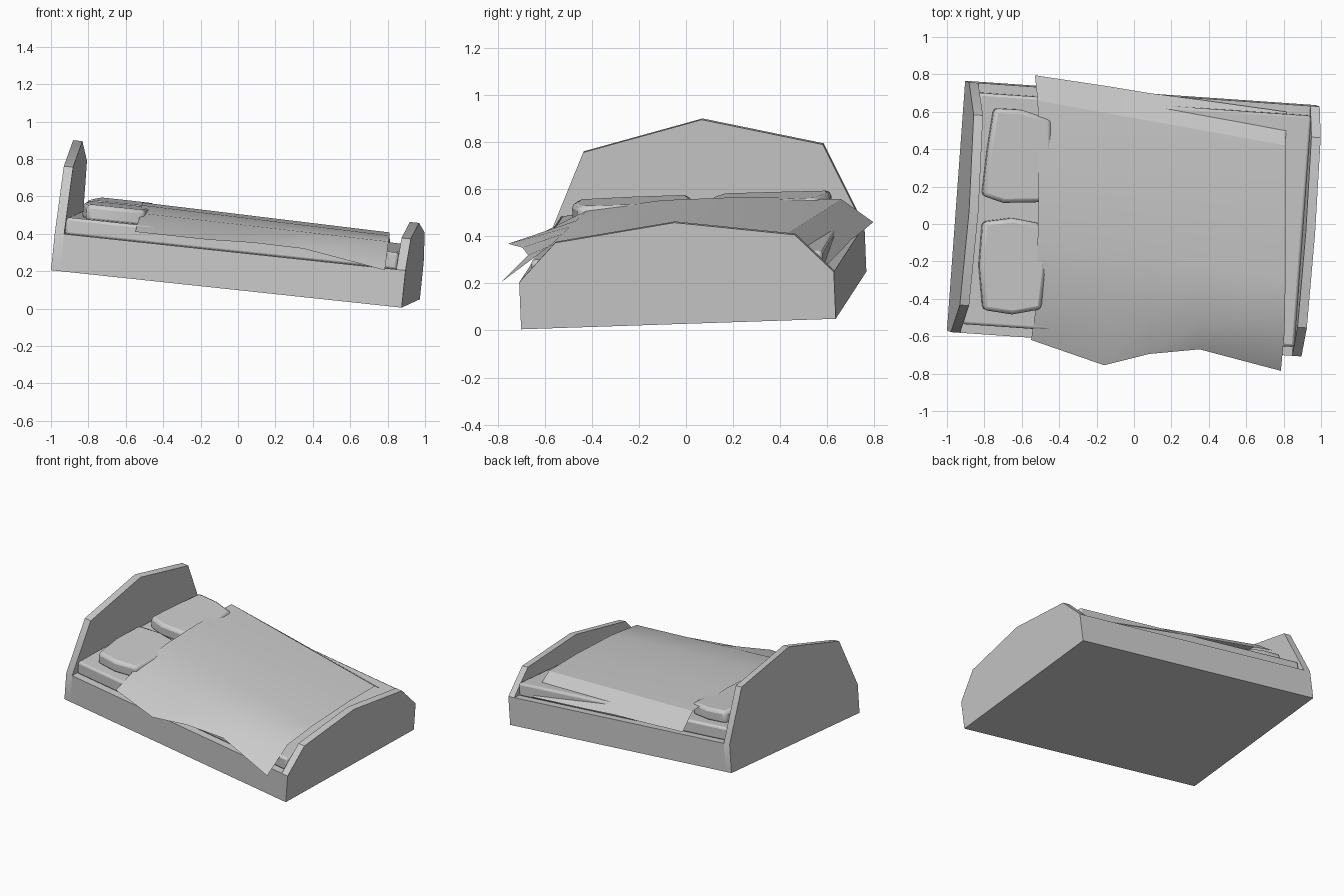
import bpy, bmesh
from mathutils import Vector, Matrix

if "Cube" in bpy.data.objects:
    bpy.data.objects.remove(bpy.data.objects["Cube"])

# The whole bed lies in a tilted frame: length u, width v, height w
U = Vector((1.875, -0.13, -0.2)).normalized()
V = Vector((0.095, 1.34, 0.045))
V = (V - U * V.dot(U)).normalized()
W = U.cross(V)
FRAME = Matrix.Translation((-1.0, -0.57, 0.205)) @ Matrix((U, V, W)).transposed().to_4x4()
L, B, T = 1.89, 1.34, 0.05


def prism(name, profile, direction, bevel=0.0, segs=2):
    """Extrude a closed profile of local points and place it in the bed frame."""
    bm = bmesh.new()
    face = bm.faces.new([bm.verts.new(p) for p in profile])
    ext = bmesh.ops.extrude_face_region(bm, geom=[face])
    bmesh.ops.translate(bm, vec=direction,
                        verts=[g for g in ext["geom"] if isinstance(g, bmesh.types.BMVert)])
    bmesh.ops.recalc_face_normals(bm, faces=bm.faces[:])
    bm.transform(FRAME)
    return finish(name, bm, bevel, segs)


def finish(name, bm, bevel=0.0, segs=2):
    me = bpy.data.meshes.new(name)
    bm.to_mesh(me)
    bm.free()
    ob = bpy.data.objects.new(name, me)
    bpy.context.collection.objects.link(ob)
    if bevel:
        mod = ob.modifiers.new("soft_edges", 'BEVEL')
        mod.width, mod.segments = bevel, segs
        mod.limit_method, mod.angle_limit = 'ANGLE', 0.9
    bpy.ops.object.select_all(action='DESELECT')
    ob.select_set(True)
    bpy.context.view_layer.objects.active = ob
    bpy.ops.object.shade_smooth_by_angle(angle=0.5)
    return ob


# Headboard and footboard share one crowned outline
def board(name, a, shoulder, peak):
    outline = [(0, 0), (0, 0.2), (0.16, shoulder), (B / 2, peak),
               (B - 0.16, shoulder), (B, 0.2), (B, 0)]
    prism(name, [(a, b, c) for b, c in outline], (T, 0, 0))


board("headboard", 0, 0.554, 0.677)
board("footboard", L - T, 0.364, 0.433)


# Base and mattress
def slab(name, a0, a1, b0, b1, c0, c1, bevel=0.0):
    prism(name, [(a0, b0, c0), (a1, b0, c0), (a1, b1, c0), (a0, b1, c0)],
          (0, 0, c1 - c0), bevel)


slab("bed_base", T, L - T, 0.0, B, 0.0, 0.2)
slab("mattress", T, L - T, 0.05, B - 0.05, 0.195, 0.288, 0.015)

# Pillows
pillows = {
    "front_pillow": [(.15, .135), (.305, .122), (.46, .16), (.47, .38),
                     (.44, .615), (.27, .636), (.113, .605), (.112, .37)],
    "back_pillow": [(.10, .745), (.215, .714), (.43, .733), (.46, .95),
                    (.44, 1.175), (.28, 1.217), (.13, 1.215), (.112, 1.0)],
}
for name, outline in pillows.items():
    prism(name, [(a, b, 0.275) for a, b in outline], (0, 0, 0.092), 0.022, 2)

# Blanket: ruled between head and foot sections, with wavy hanging edges
head = [(-.55, -.62, .41), (-.52, -.42, .51), (-.515, -.1, .553),
        (-.51, .25, .567), (-.515, .66, .557), (-.53, .795, .46)]
foot = [(.785, -.785, .205), (.805, -.58, .358), (.81, -.3, .39),
        (.81, .1, .407), (.81, .42, .405), (.815, .6, .28)]
front_edge = [(-.16, -.755, .368), (.08, -.695, .352), (.35, -.67, .32)]
back_edge = [(-.13, .735, .41), (.08, .7, .385), (.35, .665, .345)]
bm = bmesh.new()
rows = []
for i, t in enumerate((0, 0.29, 0.46, 0.66, 1)):
    pts = [Vector(h).lerp(Vector(f), t) for h, f in zip(head, foot)]
    if 0 < i < 4:
        pts[0], pts[-1] = Vector(front_edge[i - 1]), Vector(back_edge[i - 1])
    rows.append([bm.verts.new(p) for p in pts])
for r0, r1 in zip(rows, rows[1:]):
    for j in range(5):
        bm.faces.new((r0[j], r1[j], r1[j + 1], r0[j + 1]))
finish("blanket", bm)
